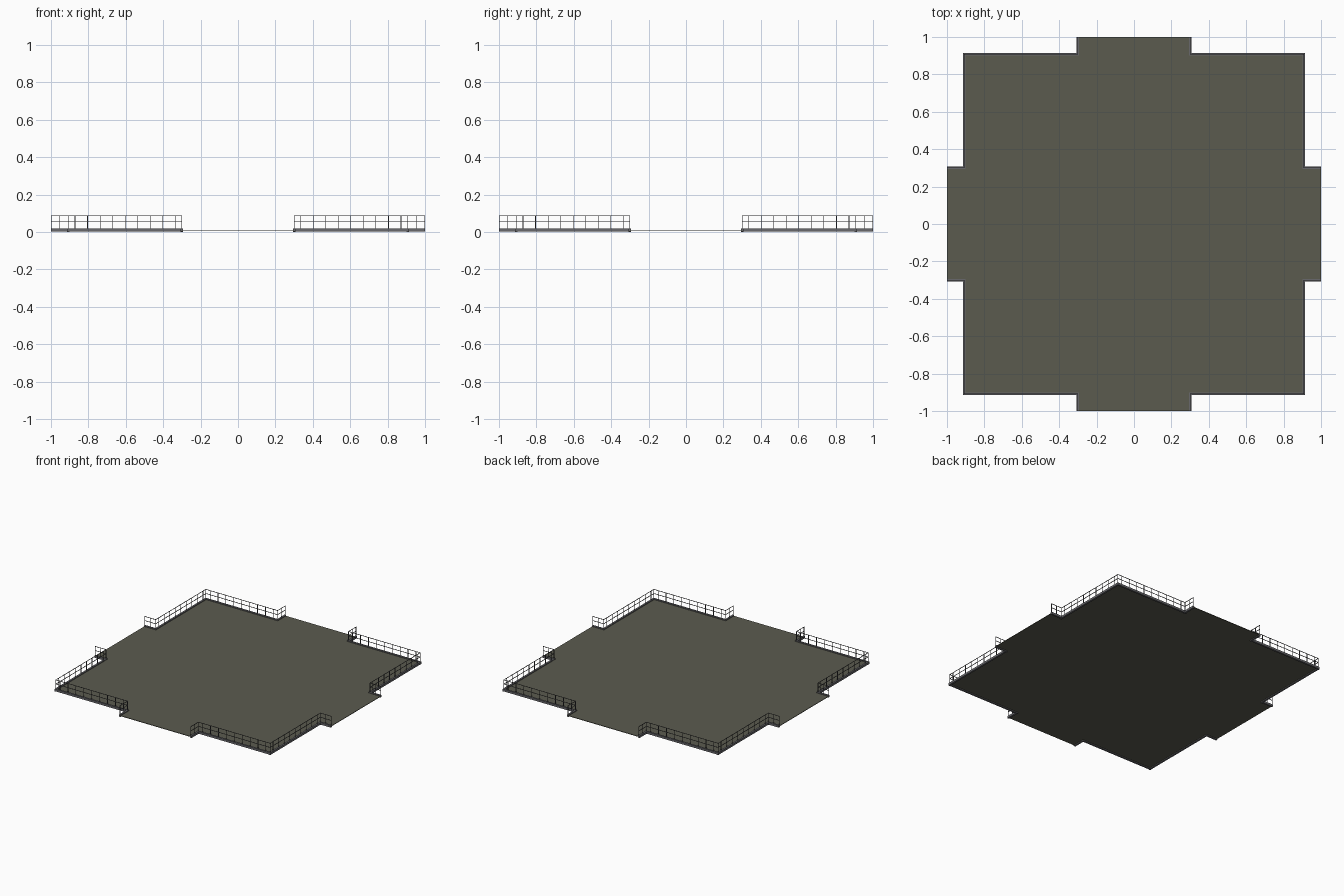
import bpy, bmesh
from mathutils import Matrix, Vector

if "Cube" in bpy.data.objects:
    bpy.data.objects.remove(bpy.data.objects["Cube"])


def material(name, rgb):
    m = bpy.data.materials.new(name)
    m.diffuse_color = (*rgb, 1)
    m.use_nodes = True
    m.node_tree.nodes["Principled BSDF"].inputs["Base Color"].default_value = m.diffuse_color
    return m


olive = material("olive floor", (0.105, 0.105, 0.078))
steel = material("grey steel", (0.14, 0.14, 0.15))
dark = material("dark rail grey", (0.09, 0.09, 0.095))


def make_object(name, bm, mat, mirror=True):
    bmesh.ops.recalc_face_normals(bm, faces=bm.faces)
    me = bpy.data.meshes.new(name)
    bm.to_mesh(me)
    bm.free()
    me.materials.append(mat)
    ob = bpy.data.objects.new(name, me)
    bpy.context.collection.objects.link(ob)
    if mirror:
        mod = ob.modifiers.new("four corners", 'MIRROR')
        mod.use_axis = (True, True, False)
        mod.use_mirror_merge = False
    return ob


def prism(bm, pts, z0, z1):
    f = bm.faces.new([bm.verts.new((x, y, z0)) for x, y in pts])
    ext = bmesh.ops.extrude_face_region(bm, geom=[f])
    verts = [v for v in ext["geom"] if isinstance(v, bmesh.types.BMVert)]
    bmesh.ops.translate(bm, verts=verts, vec=(0, 0, z1 - z0))


def box(bm, lo, hi):
    lo, hi = Vector(lo), Vector(hi)
    size = hi - lo
    bmesh.ops.create_cube(bm, size=1, matrix=Matrix.Translation((lo + hi) / 2)
                          @ Matrix.Diagonal((*size, 1)))


# Floor: square with a short tongue on each side
A, T = 0.907, 0.30          # railing lines: main edge and tongue edge
quarter = [(T, 1), (T, A), (A, A), (A, T), (1, T)]
outline = list(quarter)
outline += [(x, -y) for x, y in reversed(quarter)]
outline += [(-x, -y) for x, y in quarter]
outline += [(-x, y) for x, y in reversed(quarter)]
bm = bmesh.new()
prism(bm, outline, 0.008, 0.012)
make_object("floor", bm, olive, mirror=False)

# Edge beam following each stepped corner
w = 0.007


def offset(d):
    a, t = A + d, T + d
    return [(t, 1), (t, a), (a, a), (a, t), (1, t)]


bm = bmesh.new()
prism(bm, offset(w) + offset(-w)[::-1], 0.002, 0.018)
make_object("edge_beam", bm, steel)

# Railing: two rails and evenly spaced posts along each stepped corner
r = 0.0016
top = 0.088
bm = bmesh.new()
for z in (0.0545, top - r):
    for (x0, y0), (x1, y1) in zip(quarter, quarter[1:]):
        lo = [min(x0, x1) - r, min(y0, y1) - r, z - r]
        hi = [min(max(x0, x1) + r, 1), min(max(y0, y1) + r, 1), z + r]
        box(bm, lo, hi)
make_object("hand_rails", bm, dark)

mid = (A + T) / 2
posts = [(A, A)]
for s in [T] + [mid + 0.067 * k for k in range(-4, 5)]:
    posts += [(s, A), (A, s)]
for s in (0.953, 1 - r):
    posts += [(s, T), (T, s)]
bm = bmesh.new()
for x, y in posts:
    box(bm, (x - r, y - r, 0.016), (x + r, y + r, top - r))
make_object("rail_posts", bm, dark)

# Small feet under the corners, reaching the ground
bm = bmesh.new()
for x, y in ((A, A), (T, A), (A, T)):
    box(bm, (x - w, y - w, 0), (x + w, y + w, 0.002))
make_object("corner_feet", bm, steel)
